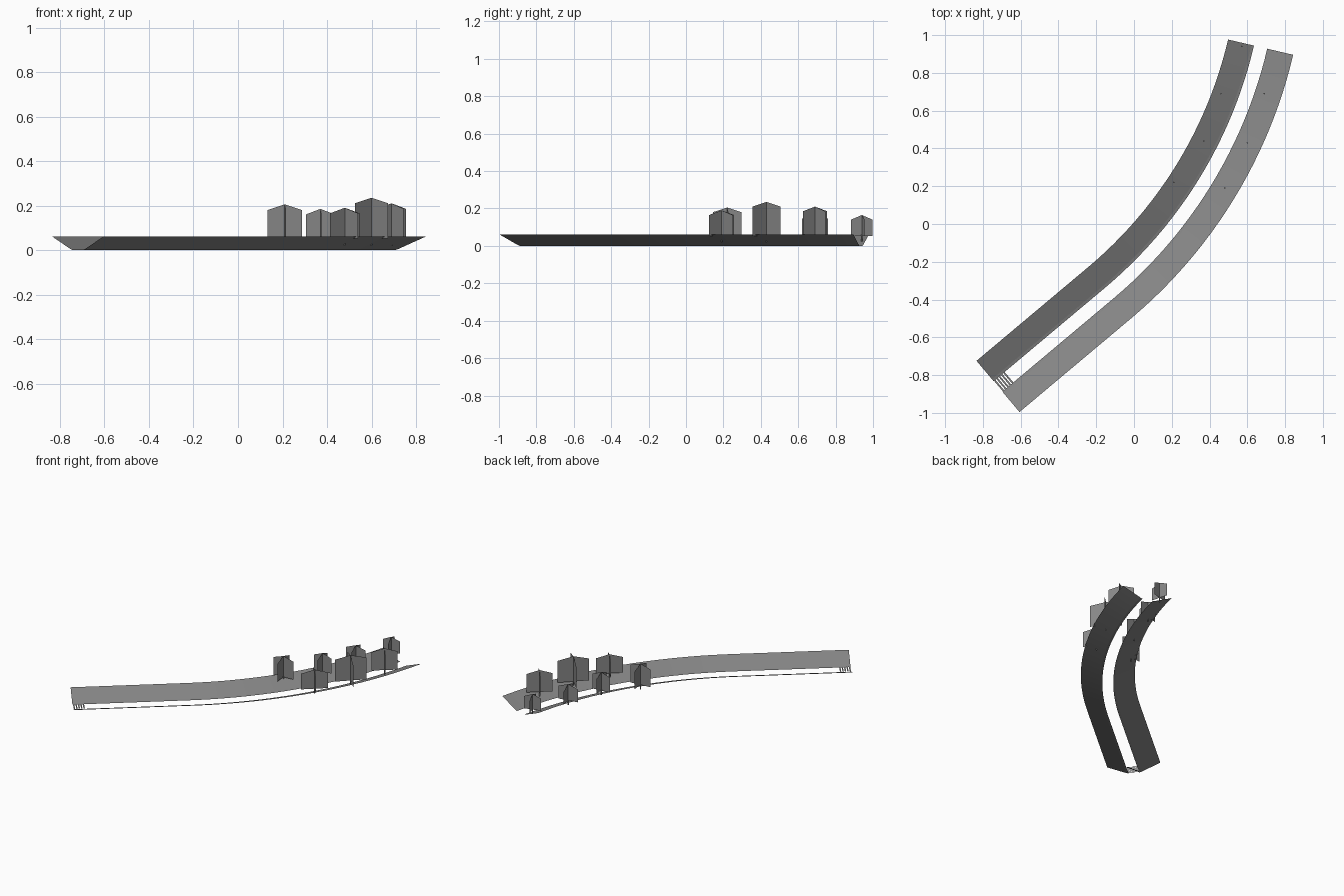
import bpy
from math import sin, cos, radians
from mathutils import Vector

cube = bpy.data.objects.get("Cube")
if cube:
    bpy.data.objects.remove(cube)

grey = bpy.data.materials.new("plain_grey")
grey.use_nodes = True
colour = (0.24, 0.24, 0.24, 1)
grey.diffuse_color = colour
grey.node_tree.nodes["Principled BSDF"].inputs["Base Color"].default_value = colour


def make(name, verts, faces):
    mesh = bpy.data.meshes.new(name)
    mesh.from_pydata(verts, [], faces)
    mesh.materials.append(grey)
    obj = bpy.data.objects.new(name, mesh)
    bpy.context.collection.objects.link(obj)
    return obj


# Channel centre line: a straight run followed by a circular bend
START, HEADING, END_HEADING = Vector((-0.72, -0.86)), 40, 76.8
STRAIGHT, RADIUS, STEPS = 0.77, 2.42, 24


def frame(i):
    """Point and right-hand normal at step i; step -1 is the straight start."""
    a0 = radians(HEADING)
    if i < 0:
        return START, Vector((sin(a0), -cos(a0)))
    a = a0 + radians(END_HEADING - HEADING) * i / STEPS
    bend = START + STRAIGHT * Vector((cos(a0), sin(a0)))
    p = bend + RADIUS * Vector((sin(a) - sin(a0), cos(a0) - cos(a)))
    return p, Vector((sin(a), -cos(a)))


# Sloping banks, swept from an offset / height profile
PROFILE = [(0.036, 0.0), (0.05, 0.004), (0.177, 0.06)]


def bank(name, side):
    verts, faces, n = [], [], len(PROFILE)
    for i in range(-1, STEPS + 1):
        p, normal = frame(i)
        verts += [(*(p + normal * side * d), z) for d, z in PROFILE]
    for r in range(STEPS + 1):
        for k in range(n - 1):
            a = r * n + k
            quad = [a, a + 1, a + n + 1, a + n]
            faces.append(quad if side > 0 else quad[::-1])
    make(name, verts, faces)


bank("left_bank", 1)
bank("right_bank", -1)

# Slatted grille across the channel floor at the straight end
normal = frame(-1)[1]
along = Vector((-normal.y, normal.x))
verts, faces = [], []
for i in range(5):
    s = 0.003 + i * 0.016
    b = len(verts)
    for t, w in ((0, -1), (0.009, -1), (0.009, 1), (0, 1)):
        verts.append((*(START + along * (s + t) + normal * w * 0.037), 0.003))
    faces.append([b, b + 1, b + 2, b + 3])
make("floor_grille", verts, faces)


# Trees: crossed peaked panels on a thin trunk
def tree(name, x, y, half, top, turn):
    verts, faces = [], []
    for q in range(2):
        a = radians(turn + 90 * q)
        d = Vector((cos(a), sin(a)))
        b = len(verts)
        for u, z in ((-1, 0.052), (1, 0.052), (1, top - 0.025), (0, top), (-1, top - 0.025)):
            verts.append((x + d.x * u * half, y + d.y * u * half, z))
        faces.append(list(range(b, b + 5)))
    make(name, verts, faces)
    bpy.ops.mesh.primitive_cylinder_add(vertices=6, radius=0.004, depth=0.04,
                                        location=(x, y, 0.04))
    trunk = bpy.context.object
    trunk.name = name + "_trunk"
    trunk.data.materials.append(grey)


TREES = [
    (0.57, 0.94, 0.06, 0.165, 15), (0.46, 0.69, 0.07, 0.17, 10),
    (0.37, 0.44, 0.065, 0.185, 5), (0.21, 0.22, 0.077, 0.205, 5),
    (0.69, 0.69, 0.085, 0.21, 40), (0.60, 0.43, 0.105, 0.235, 45),
    (0.48, 0.19, 0.09, 0.19, 42),
]
for i, t in enumerate(TREES):
    tree(f"tree_{i + 1}", *t)
